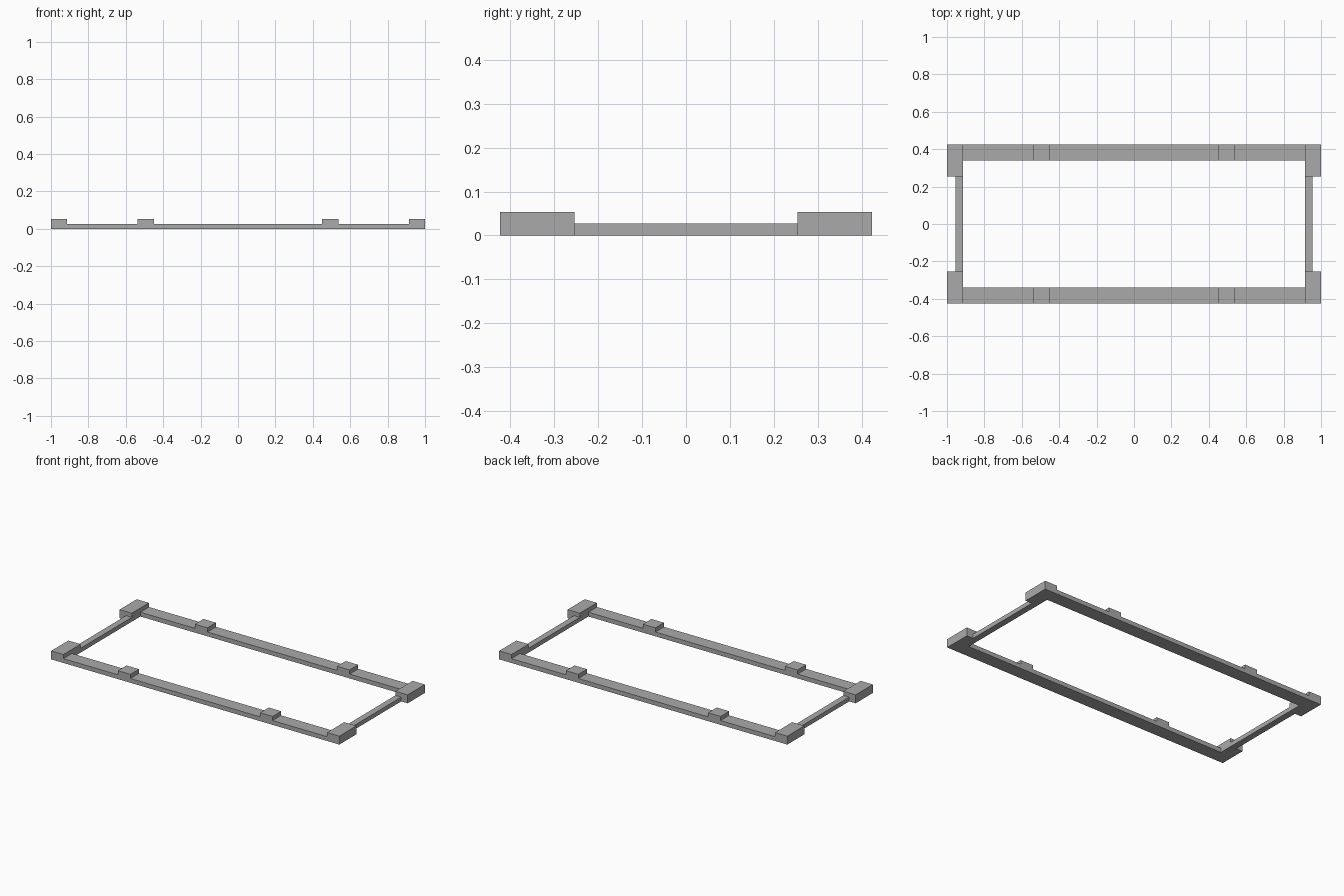
import bpy

cube = bpy.data.objects.get("Cube")
if cube:
    bpy.data.objects.remove(cube, do_unlink=True)

grey = bpy.data.materials.new("mid_grey")
grey.use_nodes = True
COLOUR = (0.4, 0.4, 0.4, 1)
grey.diffuse_color = COLOUR
grey.node_tree.nodes["Principled BSDF"].inputs["Base Color"].default_value = COLOUR


def box(name, x, y, height):
    """Box standing on the ground, spanning the x and y ranges."""
    bpy.ops.mesh.primitive_cube_add(
        size=1, location=(sum(x) / 2, sum(y) / 2, height / 2))
    obj = bpy.context.object
    obj.name = name
    obj.scale = (abs(x[1] - x[0]), abs(y[1] - y[0]), height)
    bpy.ops.object.transform_apply(location=False, rotation=False, scale=True)
    obj.data.materials.append(grey)


LOW, HIGH = 0.027, 0.053      # rail and block heights
OUT_Y, IN_Y = 0.424, 0.339    # long rail edges
IN_X = 0.915                  # inner edge of the corners

# Long rails with their raised spacer blocks
for end, sy in (("front", -1), ("back", 1)):
    y = (sy * IN_Y, sy * OUT_Y)
    box(end + "_rail", (-IN_X, IN_X), y, LOW)
    for side, sx in (("left", 1), ("right", -1)):
        box(f"{end}_{side}_spacer", (sx * 0.45, sx * 0.537), y, HIGH)
        box(f"{end}_{side}_corner", (sx * IN_X, sx), (sy * 0.254, sy * OUT_Y), HIGH)

# Narrow rails joining the corners at each end
for side, sx in (("left", 1), ("right", -1)):
    box(side + "_rail", (sx * IN_X, sx * 0.955), (-0.254, 0.254), LOW)
